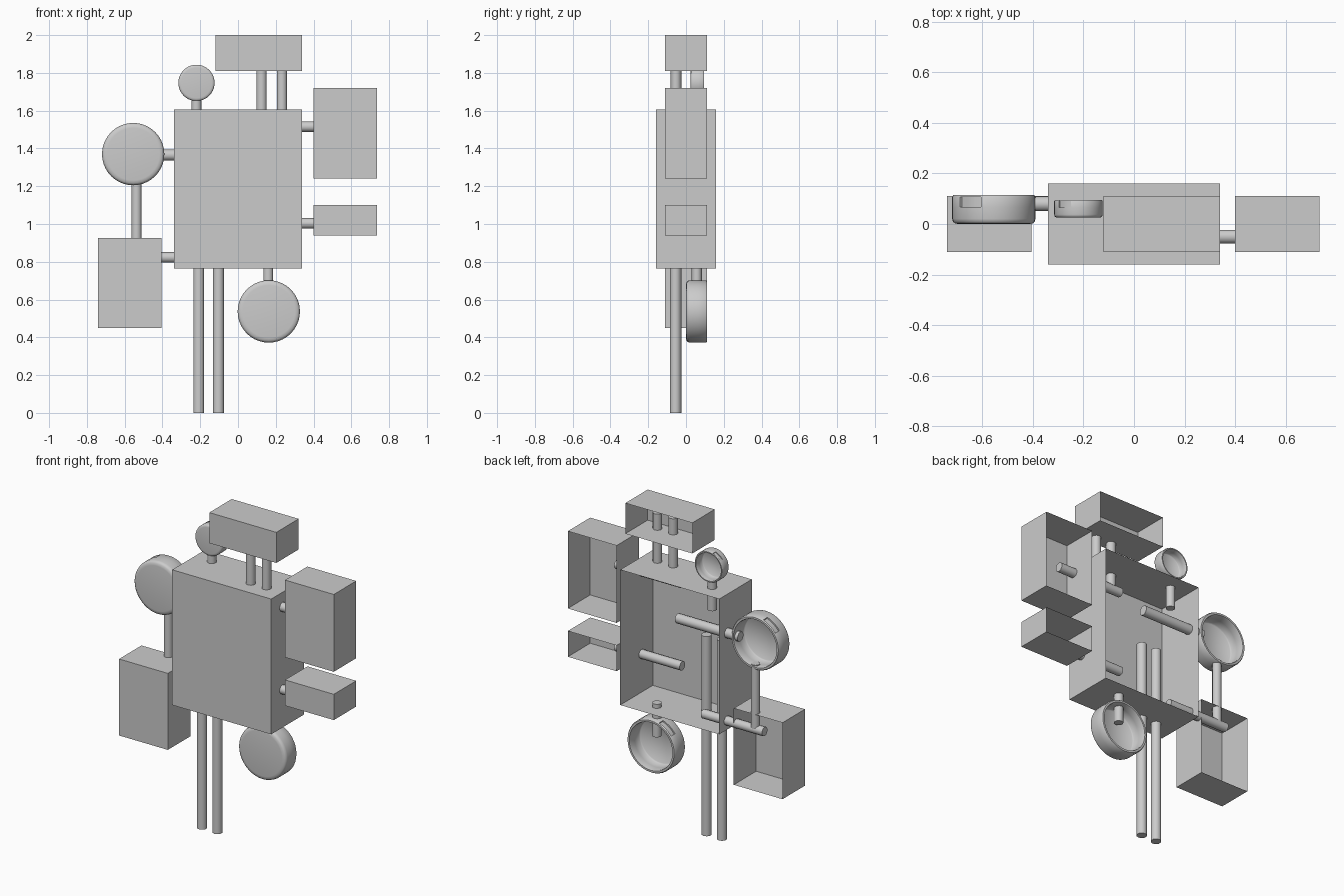
import bpy, bmesh, math
from mathutils import Vector

if "Cube" in bpy.data.objects:
    bpy.data.objects.remove(bpy.data.objects["Cube"])


def finish(bm, name, smooth=False):
    bmesh.ops.recalc_face_normals(bm, faces=bm.faces)
    mesh = bpy.data.meshes.new(name)
    bm.to_mesh(mesh)
    bm.free()
    obj = bpy.data.objects.new(name, mesh)
    bpy.context.collection.objects.link(obj)
    if smooth:
        bpy.ops.object.select_all(action='DESELECT')
        obj.select_set(True)
        bpy.context.view_layer.objects.active = obj
        bpy.ops.object.shade_smooth_by_angle(angle=math.radians(50))
    return obj


def open_box(name, x0, x1, z0, z1, depth):
    """Sheet housing with no back panel."""
    bm = bmesh.new()
    bmesh.ops.create_cube(bm, size=1)
    for v in bm.verts:
        v.co = Vector((x0 + (v.co.x + 0.5) * (x1 - x0),
                       v.co.y * 2 * depth,
                       z0 + (v.co.z + 0.5) * (z1 - z0)))
    back = [f for f in bm.faces if f.calc_center_median().y > depth * 0.99]
    bmesh.ops.delete(bm, geom=back, context='FACES')
    return finish(bm, name)


def pipe(name, a, b, r=0.028, sides=10):
    """Capped round pipe between two points."""
    a, b = Vector(a), Vector(b)
    bm = bmesh.new()
    bmesh.ops.create_cone(bm, cap_ends=True, segments=sides, radius1=r,
                          radius2=r, depth=(b - a).length)
    rot = (b - a).to_track_quat('Z', 'Y')
    for v in bm.verts:
        v.co = rot @ v.co + (a + b) / 2
    return finish(bm, name, True)


def round_cover(name, cx, cz, r, y0, y1, sides=40):
    """Hollow dish open at the back, with a small recess in its wall."""
    d = y1 - y0
    # (radius, depth) from front centre, round the rim, to the inner floor
    profile = [(0.84, 0), (0.93, 0.02), (0.98, 0.08), (1, 0.18), (1, 0.58),
               (1, 0.93), (0.97, 1), (0.90, 1), (0.88, 0.93), (0.88, 0.58),
               (0.88, 0.18), (0.84, 0.12)]
    recess = {4, 5}
    mid = sides * 125 // 360
    bm = bmesh.new()
    rings = []
    for k, (pr, py) in enumerate(profile):
        ring = []
        for i in range(sides):
            a = 2 * math.pi * i / sides
            ring.append(bm.verts.new((cx + r * pr * math.cos(a), y0 + d * py,
                                      cz + r * pr * math.sin(a))))
        rings.append(ring)
    slot = range(mid - 1, mid + 3)

    def radial(v, s):
        return bm.verts.new((cx + (v.co.x - cx) * s, v.co.y, cz + (v.co.z - cz) * s))

    for k in range(len(rings) - 1):
        for i in range(sides):
            j = (i + 1) % sides
            quad = [rings[k][i], rings[k][j], rings[k + 1][j], rings[k + 1][i]]
            if k == 4 and i in slot:
                # recessed panel set into the outer wall
                inner = [radial(v, 0.95) for v in quad]
                bm.faces.new(inner)
                for n in (0, 2):
                    m = n + 1
                    bm.faces.new((quad[n], quad[m], inner[m], inner[n]))
                if i == slot[0]:
                    bm.faces.new((quad[0], quad[3], inner[3], inner[0]))
                if i == slot[-1]:
                    bm.faces.new((quad[1], quad[2], inner[2], inner[1]))
            else:
                bm.faces.new(quad)
    bm.faces.new(rings[0])
    bm.faces.new(rings[-1])
    bmesh.ops.remove_doubles(bm, verts=bm.verts, dist=1e-5)
    return finish(bm, name, True)


# Open-backed housings
open_box("main_cabinet", -0.34, 0.34, 0.765, 1.605, 0.16)
open_box("top_box", -0.12, 0.34, 1.81, 2.0, 0.11)
open_box("upper_right_box", 0.40, 0.735, 1.24, 1.72, 0.11)
open_box("lower_right_box", 0.40, 0.735, 0.94, 1.10, 0.11)
open_box("lower_left_box", -0.74, -0.405, 0.45, 0.925, 0.11)

# Round covers
round_cover("left_meter", -0.555, 1.37, 0.165, 0.0, 0.115)
round_cover("bottom_meter", 0.163, 0.537, 0.165, 0.0, 0.112)
round_cover("top_meter", -0.22, 1.747, 0.096, 0.025, 0.095)

# Vertical pipes
for i, x in enumerate((-0.208, -0.103)):
    pipe(f"ground_pipe_{i + 1}", (x, -0.055, 0), (x, -0.055, 1.24), 0.03)
for i, x in enumerate((0.125, 0.233)):
    pipe(f"top_pipe_{i + 1}", (x, -0.053, 1.53), (x, -0.053, 1.91))
pipe("top_meter_pipe", (-0.22, 0.057, 1.47), (-0.22, 0.057, 1.66), 0.027)
pipe("bottom_meter_pipe", (0.16, 0.057, 0.585), (0.16, 0.057, 0.79), 0.027)
pipe("left_link_pipe", (-0.537, 0.085, 0.83), (-0.537, 0.085, 1.23), 0.027)

# Horizontal pipes
for i, z in enumerate((1.515, 1.003)):
    pipe(f"right_pipe_{i + 1}", (0.06, -0.05, z), (0.51, -0.05, z))
pipe("left_meter_pipe", (0.0, 0.08, 1.365), (-0.43, 0.08, 1.365), 0.03)
pipe("left_box_pipe", (-0.18, 0.085, 0.823), (-0.60, 0.085, 0.823))
